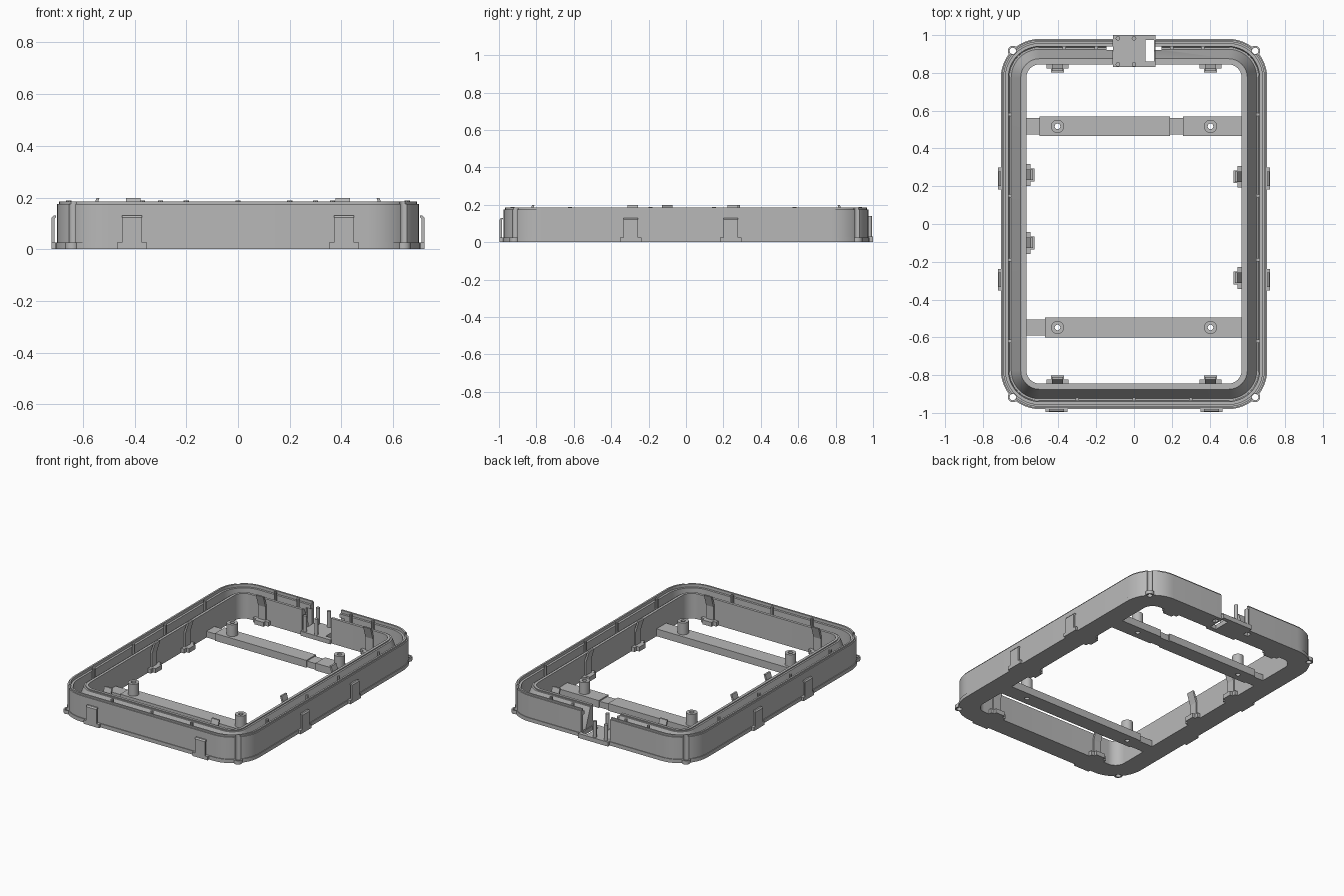
import bpy, bmesh, math
from mathutils import Matrix, Vector

old = bpy.data.objects.get("Cube")
if old:
    bpy.data.objects.remove(old, do_unlink=True)

grey = bpy.data.materials.new("plain_grey")
grey.use_nodes = True
grey.diffuse_color = (0.48, 0.48, 0.48, 1)
bsdf = next(n for n in grey.node_tree.nodes if n.type == 'BSDF_PRINCIPLED')
bsdf.inputs["Base Color"].default_value = grey.diffuse_color
bsdf.inputs["Roughness"].default_value = 0.6

HX, HY, RADIUS, WIDTH = 0.70, 0.975, 0.20, 0.13
GAP, FLOOR = 0.11, 0.025


def finish(name, bm, matrix=None, smooth=False):
    bmesh.ops.recalc_face_normals(bm, faces=bm.faces)
    mesh = bpy.data.meshes.new(name)
    bm.to_mesh(mesh)
    bm.free()
    mesh.materials.append(grey)
    ob = bpy.data.objects.new(name, mesh)
    bpy.context.collection.objects.link(ob)
    if matrix:
        ob.matrix_world = matrix
    if smooth:
        shade(ob)
    return ob


def shade(ob):
    bpy.ops.object.select_all(action='DESELECT')
    ob.select_set(True)
    bpy.context.view_layer.objects.active = ob
    bpy.ops.object.shade_smooth_by_angle(angle=math.radians(30))


def box(name, x0, x1, y0, y1, z0, z1, matrix=None):
    bm = bmesh.new()
    bmesh.ops.create_cube(bm, size=1)
    for v in bm.verts:
        v.co = Vector(((x0 + x1) / 2 + v.co.x * (x1 - x0),
                       (y0 + y1) / 2 + v.co.y * (y1 - y0),
                       (z0 + z1) / 2 + v.co.z * (z1 - z0)))
    return finish(name, bm, matrix)


def rod(name, x, y, r, z0, z1, sides=20):
    bm = bmesh.new()
    bmesh.ops.create_cone(bm, cap_ends=True, segments=sides, radius1=r, radius2=r,
                          depth=z1 - z0, matrix=Matrix.Translation((x, y, (z0 + z1) / 2)))
    return finish(name, bm, smooth=True)


def cut(ob, cutters):
    for c in cutters:
        mod = ob.modifiers.new("cut", 'BOOLEAN')
        mod.object, mod.operation, mod.solver = c, 'DIFFERENCE', 'EXACT'
    bpy.context.view_layer.update()
    graph = bpy.context.evaluated_depsgraph_get()
    mesh = bpy.data.meshes.new_from_object(ob.evaluated_get(graph))
    ob.modifiers.clear()
    ob.data = mesh
    for c in cutters:
        bpy.data.objects.remove(c, do_unlink=True)
    shade(ob)


def prism(name, profile, width, matrix):
    """Extrude a (y, z) profile along local x."""
    bm = bmesh.new()
    ends = [[bm.verts.new((s * width / 2, y, z)) for y, z in profile] for s in (-1, 1)]
    n = len(profile)
    for i in range(n):
        j = (i + 1) % n
        bm.faces.new((ends[0][i], ends[0][j], ends[1][j], ends[1][i]))
    for e in ends:
        bm.faces.new(e)
    return finish(name, bm, matrix)


def rounded_path(inset):
    """Open loop around the frame, from one side of the back gap to the other."""
    r = RADIUS - inset
    pts = [(GAP, HY - inset)]
    for sx, sy, start in ((1, 1, 90), (1, -1, 0), (-1, -1, -90), (-1, 1, -180)):
        for k in range(13):
            a = math.radians(start - 7.5 * k)
            pts.append((sx * (HX - RADIUS) + r * math.cos(a),
                        sy * (HY - RADIUS) + r * math.sin(a)))
    return pts + [(-GAP, HY - inset)]


# Frame: stepped outer wall, V-shaped channel, sloped inner wall
section = [(-0.005, 0), (-0.005, FLOOR), (0, FLOOR), (0, 0.175), (0.008, 0.175),
           (0.008, 0.185), (0.02, 0.185), (0.02, 0.165), (0.035, 0.165), (0.04, 0.03),
           (0.05, 0.03), (0.1, 0.165), (0.112, 0.165), (0.112, 0.172), (WIDTH, 0.172),
           (WIDTH, 0)]
bm = bmesh.new()
rails = [[bm.verts.new((x, y, z)) for x, y in rounded_path(d)] for d, z in section]
for i, rail in enumerate(rails):
    nxt = rails[(i + 1) % len(rails)]
    for k in range(len(rail) - 1):
        bm.faces.new((rail[k], rail[k + 1], nxt[k + 1], nxt[k]))
for end in (0, -1):
    bm.faces.new([rail[end] for rail in rails])
frame = finish("frame", bm)

# Corner screw grooves, slots beside the gap, then the screw lugs
cx = HX - RADIUS + RADIUS * math.sqrt(0.5)
cy = HY - RADIUS + RADIUS * math.sqrt(0.5)
corners = [(sx * cx, sy * cy) for sx in (-1, 1) for sy in (-1, 1)]
cutters = [rod("groove_cutter", x, y, 0.018, -0.1, 0.3) for x, y in corners]
cutters += [box("slot_cutter", s * 0.125 - 0.02, s * 0.125 + 0.02, 0.92, 0.955, -0.1, 0.14)
            for s in (-1, 1)]
cut(frame, cutters)
for x, y in corners:
    lug = rod("corner_lug", x, y, 0.027, 0, FLOOR)
    cut(lug, [rod("hole_cutter", x, y, 0.017, -0.1, 0.1)])

# Connector plate in the back gap, with its pins
plate = box("connector_plate", -GAP, GAP + 0.005, 0.83, 1.0, 0, 0.03)
cut(plate, [box("window_cutter", 0.06, 0.105, 0.86, 0.975, -0.1, 0.1)])
for x in (-0.085, 0):
    for y in (0.845, 0.983):
        rod("connector_pin", x, y, 0.012, 0.02, 0.14)

# Cross bars: full-width runs and slightly narrower joints
bars = ((0.517, ((-0.5, 0.19), (0.26, 0.58)), ((-0.58, -0.49), (0.18, 0.27))),
        (-0.548, ((-0.47, 0.58),), ((-0.58, -0.46),)))
for y, wide, narrow in bars:
    parts = [box("cross_bar", a, b, y - 0.052, y + 0.052, 0, 0.05) for a, b in wide]
    parts += [box("cross_bar_joint", a, b, y - 0.043, y + 0.043, 0, 0.042) for a, b in narrow]
    for x in (-0.405, 0.405):
        post = rod("screw_post", x, y, 0.035, 0.03, 0.13, 28)
        cut(post, [rod("bore_cutter", x, y, 0.015, -0.1, 0.3)])
        for p in parts:
            if p.name.startswith("cross_bar") and "joint" not in p.name:
                cut(p, [rod("bore_cutter", x, y, 0.015, -0.1, 0.3)])


def placed(x, y, degrees):
    return Matrix.Translation((x, y, 0)) @ Matrix.Rotation(math.radians(degrees), 4, 'Z')


# Inner hooks: plate on the wall, leaning inward at the top, on a small ledge
ix, iy = HX - WIDTH, HY - WIDTH
inner = [(s * 0.405, iy, 180) for s in (-1, 1)] + [(s * 0.405, -iy, 0) for s in (-1, 1)]
inner += [(ix, 0.25, 90), (ix, -0.285, 90), (-ix, 0.26, -90), (-ix, -0.10, -90)]
hook = [(-0.004, 0), (-0.004, 0.12), (0.022, 0.198), (0.034, 0.198), (0.01, 0.12), (0.01, 0)]
for x, y, turn in inner:
    m = placed(x, y, turn)
    prism("inner_hook", hook, 0.056, m)
    box("hook_ledge", -0.058, 0.058, -0.01, 0.022, 0, 0.03, m)
    box("hook_step", -0.034, 0.034, 0.02, 0.042, 0, 0.03, m)

# Outer clips: upright tabs standing just off the wall
outer = [(s * 0.41, -HY, 180) for s in (-1, 1)]
outer += [(s * HX, y, -90 * s) for s in (-1, 1) for y in (0.24, -0.295)]
tab = [(0.01, 0), (0.01, 0.118), (0.004, 0.124), (0.004, 0.13), (0.014, 0.13),
       (0.021, 0.122), (0.021, 0)]
for x, y, turn in outer:
    m = placed(x, y, turn)
    prism("outer_clip", tab, 0.078, m)
    box("clip_base", -0.058, 0.058, -0.01, 0.021, 0, FLOOR, m)

# Small pegs along the channel
pegs = [(s * 0.655, y) for s in (-1, 1) for y in (0.58, 0.15, -0.19, -0.62)]
pegs += [(x, 0.932) for x in (-0.37, -0.2, 0.2, 0.365)] + [(x, -0.928) for x in (-0.3, 0, 0.3)]
for x, y in pegs:
    rod("channel_peg", x, y, 0.01, 0.02, 0.188, 8)
